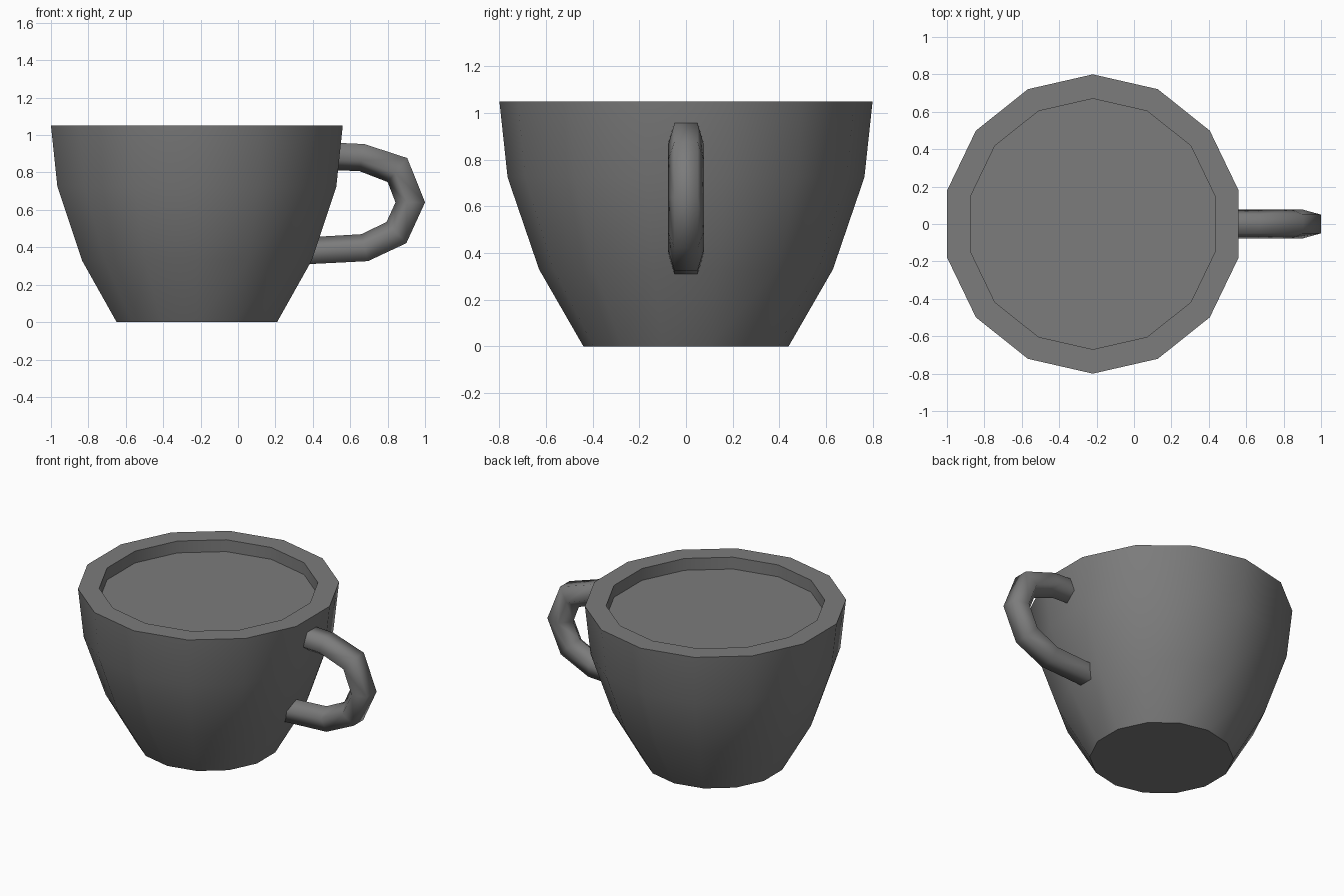
import bpy, bmesh, math

if "Cube" in bpy.data.objects:
    bpy.data.objects.remove(bpy.data.objects["Cube"], do_unlink=True)

# Single flat grey for the whole cup
grey = bpy.data.materials.new("ceramic_grey")
grey.use_nodes = True
colour = (0.2, 0.2, 0.2, 1)
grey.diffuse_color = colour
grey.node_tree.nodes["Principled BSDF"].inputs["Base Color"].default_value = colour


def loft(name, rings, smooth_angle):
    """Skin a list of closed rings, cap both ends and shade smooth."""
    bm = bmesh.new()
    loops = [[bm.verts.new(p) for p in ring] for ring in rings]
    for a, b in zip(loops, loops[1:]):
        n = len(a)
        for i in range(n):
            j = (i + 1) % n
            bm.faces.new((a[i], a[j], b[j], b[i]))
    bm.faces.new(loops[0])
    bm.faces.new(loops[-1])
    bmesh.ops.recalc_face_normals(bm, faces=bm.faces)
    mesh = bpy.data.meshes.new(name)
    bm.to_mesh(mesh)
    bm.free()
    mesh.materials.append(grey)
    obj = bpy.data.objects.new(name, mesh)
    bpy.context.collection.objects.link(obj)
    bpy.ops.object.select_all(action='DESELECT')
    obj.select_set(True)
    bpy.context.view_layer.objects.active = obj
    bpy.ops.object.shade_smooth_by_angle(angle=math.radians(smooth_angle))
    return obj


# Cup body: outer wall, rim, and the shallow filled recess (radius, height)
SIDES = 14
CENTRE_X = -0.22
profile = [(0.44, 0), (0.63, 0.33), (0.765, 0.725), (0.8, 1.05),
           (0.67, 1.05), (0.67, 0.97)]


def cup_ring(radius, z):
    angles = [math.pi / 2 + math.tau * i / SIDES for i in range(SIDES)]
    return [(CENTRE_X + radius * math.cos(a), radius * math.sin(a), z) for a in angles]


loft("cup_body", [cup_ring(r, z) for r, z in profile], 40)

# Handle: five-sided tube, flat side outward, given by outer and inner (x, z)
stations = [((0.45, 0.962), (0.45, 0.815)), ((0.675, 0.952), (0.65, 0.807)),
            ((0.905, 0.877), (0.8, 0.749)), ((1.0, 0.64), (0.842, 0.64)),
            ((0.9, 0.422), (0.794, 0.535)), ((0.695, 0.326), (0.66, 0.47)),
            ((0.3, 0.306), (0.3, 0.449))]
# Cross-section: (fraction from outer to inner, y)
section = [(0, -0.05), (0, 0.05), (0.618, 0.077), (1, 0), (0.618, -0.077)]


def handle_ring(outer, inner):
    return [(outer[0] + (inner[0] - outer[0]) * t, y,
             outer[1] + (inner[1] - outer[1]) * t) for t, y in section]


loft("handle", [handle_ring(o, i) for o, i in stations], 80)
